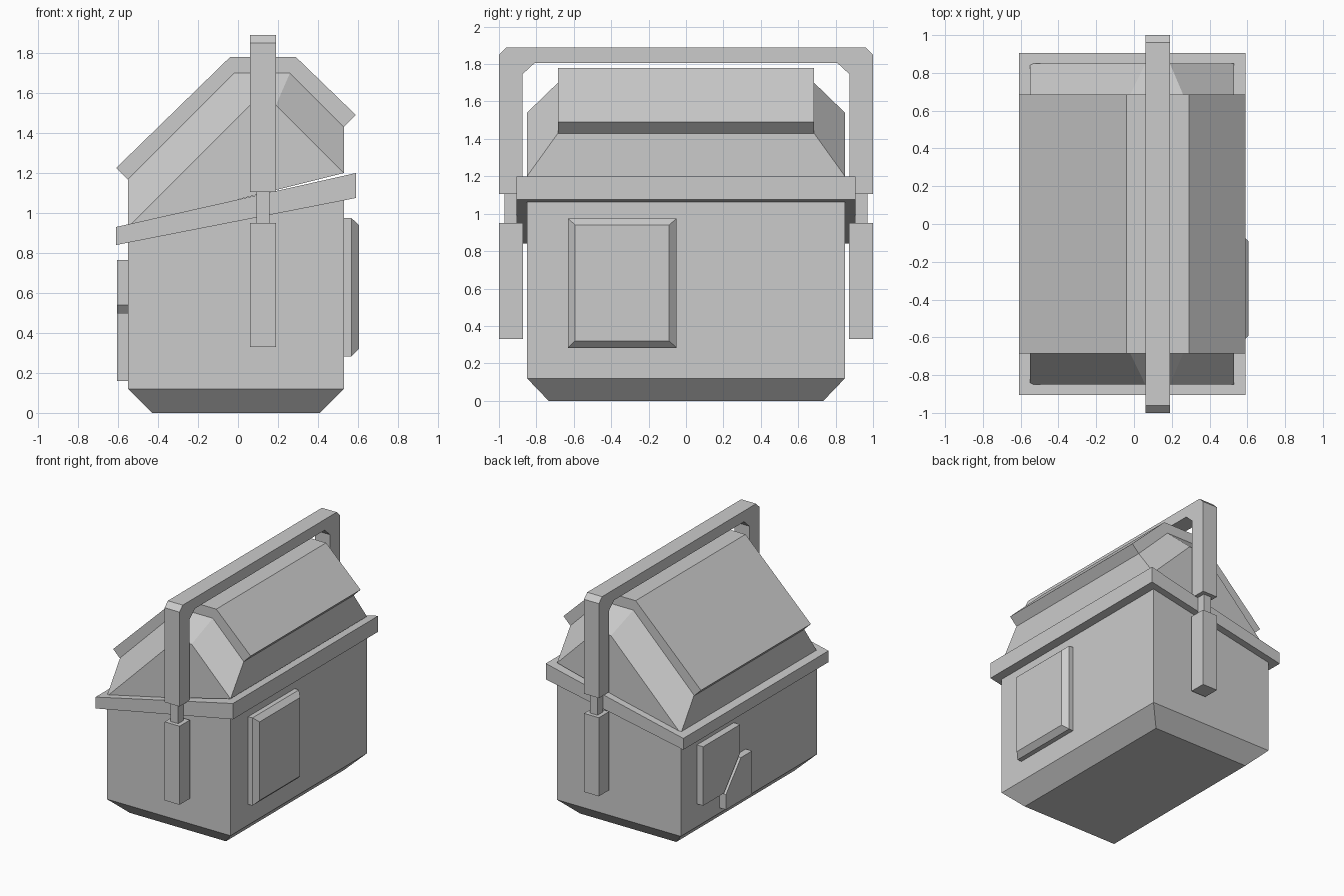
import bpy, bmesh
from math import pi

if "Cube" in bpy.data.objects:
    bpy.data.objects.remove(bpy.data.objects["Cube"])


def finish(name, bm):
    bmesh.ops.recalc_face_normals(bm, faces=bm.faces[:])
    mesh = bpy.data.meshes.new(name)
    bm.to_mesh(mesh)
    bm.free()
    obj = bpy.data.objects.new(name, mesh)
    bpy.context.collection.objects.link(obj)
    return obj


def hull(name, points):
    """Convex solid around a few corner points."""
    bm = bmesh.new()
    for p in points:
        bm.verts.new(p)
    res = bmesh.ops.convex_hull(bm, input=bm.verts[:])
    loose = [v for v in bm.verts if not v.link_faces]
    bmesh.ops.delete(bm, geom=loose, context='VERTS')
    bmesh.ops.dissolve_limit(bm, angle_limit=pi / 180,
                             verts=bm.verts[:], edges=bm.edges[:])
    return finish(name, bm)


def prism(name, profile, axis, lo, hi):
    """Extrude a profile along x (profile is y,z) or y (profile is x,z)."""
    bm = bmesh.new()
    pts = [(lo, a, b) if axis == 'x' else (a, lo, b) for a, b in profile]
    face = bm.faces.new([bm.verts.new(p) for p in pts])
    res = bmesh.ops.extrude_face_region(bm, geom=[face])
    step = (hi - lo, 0, 0) if axis == 'x' else (0, hi - lo, 0)
    moved = [g for g in res['geom'] if isinstance(g, bmesh.types.BMVert)]
    bmesh.ops.translate(bm, verts=moved, vec=step)
    return finish(name, bm)


def box(name, x, y, z):
    return hull(name, [(a, b, c) for a in x for b in y for c in z])


def both_ends(profile, y):
    return [(px, s * y, pz) for px, pz in profile for s in (-1, 1)]


# body with tapered foot and slanted top
hull("body", both_ends([(-.43, 0), (.41, 0)], .735)
     + both_ends([(-.55, .12), (.53, .12), (-.55, .90), (.53, 1.15)], .85))

# slanted rim between body and lid
prism("rim", [(-.61, .84), (.59, 1.075), (.59, 1.20), (-.61, .93)], 'y', -.905, .905)

# lid with chamfered ends
hull("lid", both_ends([(-.55, .93), (.06, 1.54), (.19, 1.54), (.53, 1.20)], .85)
     + both_ends([(-.55, 1.17), (-.02, 1.70), (.26, 1.70), (.53, 1.43)], .685))

# thick folded cover on the lid
prism("lid_cover", [(-.61, 1.225), (-.04, 1.78), (.29, 1.78), (.59, 1.49),
                    (.53, 1.43), (.26, 1.70), (-.01, 1.70), (-.55, 1.165)],
      'y', -.685, .685)

# carrying handle
half = [(.875, 1.105), (1, 1.105), (1, 1.85), (.96, 1.89)]
inner = [(.81, 1.805), (.875, 1.745)]
prism("handle", half + [(-y, z) for y, z in reversed(half)]
      + [(-y, z) for y, z in reversed(inner)] + inner, 'x', .06, .19)

# handle posts and pins on both ends
for side, s in (("front", -1), ("back", 1)):
    box(side + "_handle_post", (.06, .19), (s * .872, s * 1.0), (.33, .95))
    box(side + "_handle_pin", (.092, .157), (s * .903, s * .97), (.94, 1.12))

# bevelled panel on the right side
hull("right_panel",
     [(x, y, z) for x in (.52, .567) for y in (-.63, -.05) for z in (.283, .975)]
     + [(.605, y, z) for y in (-.593, -.09) for z in (.32, .94)])

# two-piece panel on the left side, split by a diagonal gap
prism("left_upper_panel", [(.65, .30), (.65, .765), (.19, .765), (.19, .54), (.39, .30)],
      'x', -.605, -.54)
prism("left_lower_panel", [(.366, .16), (.366, .28), (.18, .50), (.04, .50), (.04, .16)],
      'x', -.605, -.54)
